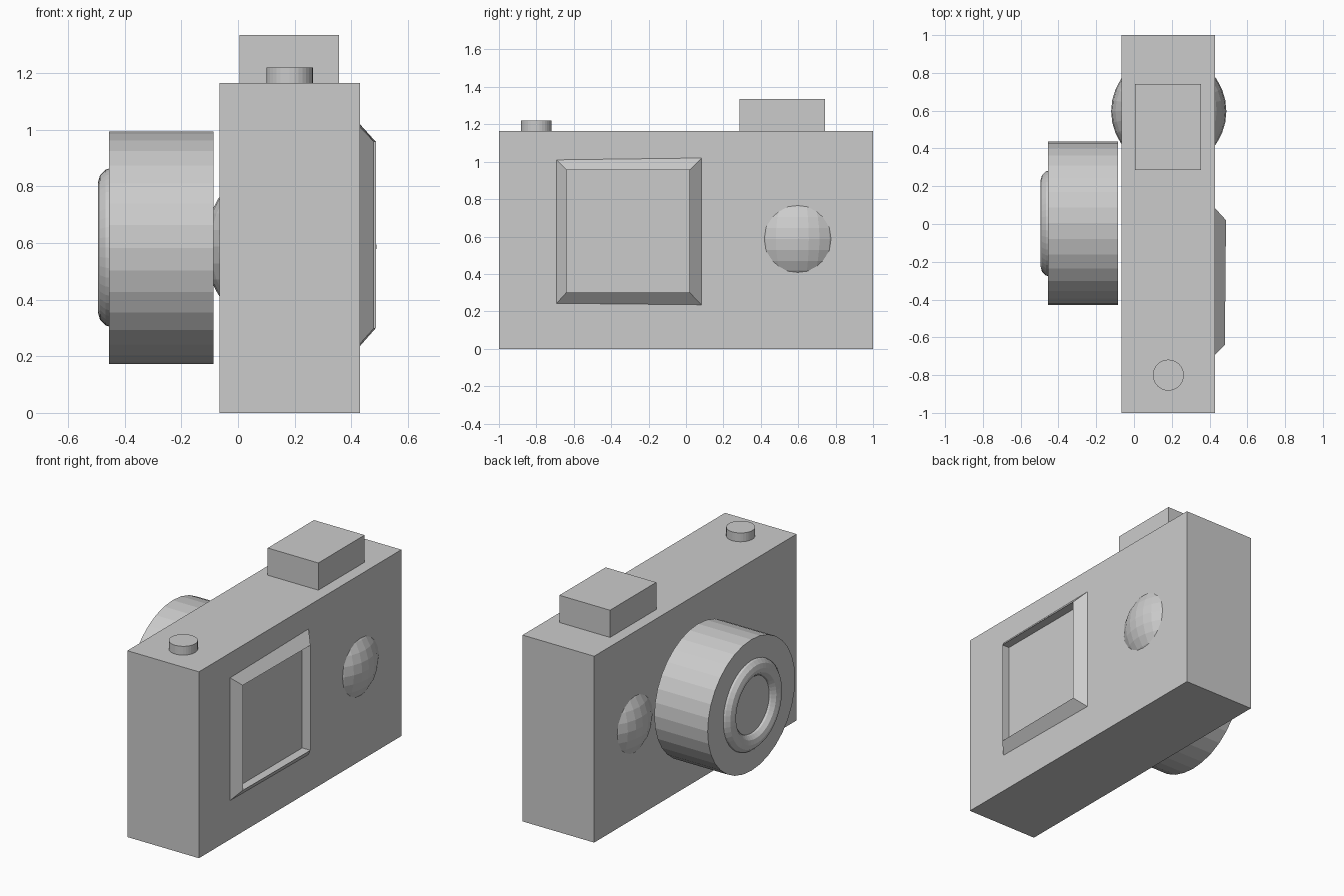
import bpy, bmesh
from math import pi

if "Cube" in bpy.data.objects:
    bpy.data.objects.remove(bpy.data.objects["Cube"])

def finish(name, scale=(1, 1, 1)):
    ob = bpy.context.object
    ob.name = name
    ob.scale = scale
    return ob

def box(name, x0, x1, y0, y1, z0, z1):
    bpy.ops.mesh.primitive_cube_add(
        size=1, location=((x0 + x1) / 2, (y0 + y1) / 2, (z0 + z1) / 2))
    return finish(name, (x1 - x0, y1 - y0, z1 - z0))

# Body and viewfinder block
box("body", -0.065, 0.43, -1, 1, 0, 1.165)
box("viewfinder", 0.006, 0.356, 0.285, 0.742, 1.15, 1.335)

# Shutter button
bpy.ops.mesh.primitive_cylinder_add(vertices=32, radius=0.082, depth=0.08,
                                    location=(0.182, -0.8, 1.18))
finish("shutter_button")

# Lens barrel, slightly wider than tall, facing -x
bpy.ops.mesh.primitive_cylinder_add(vertices=32, radius=1, depth=0.369,
                                    location=(-0.2705, 0.004, 0.583), rotation=(0, pi / 2, 0))
finish("lens_barrel", (0.41, 0.432, 1))

# Lens ring, half sunk in the barrel front
bpy.ops.mesh.primitive_torus_add(major_segments=48, minor_segments=12,
                                 major_radius=0.227, minor_radius=0.056,
                                 location=(-0.439, 0.003, 0.584), rotation=(0, pi / 2, 0))
finish("lens_ring")

# Ball through the body, showing as a dome on both faces
bpy.ops.mesh.primitive_uv_sphere_add(segments=32, ring_count=16, radius=0.305,
                                     location=(0.184, 0.597, 0.587))
finish("dome_knob")

# Screen frame: slanted outside, straight inside, tilted a touch
bm = bmesh.new()
outer = [(0.43, -0.692, 0.243), (0.43, 0.083, 0.235), (0.43, 0.083, 1.02), (0.43, -0.692, 1.01)]
ridge = [(0.481, -0.64, 0.3), (0.487, 0.02, 0.3), (0.487, 0.02, 0.957), (0.481, -0.64, 0.957)]
inner = [(0.425, y, z) for _, y, z in ridge]
loops = [[bm.verts.new(p) for p in loop] for loop in (outer, ridge, inner)]
for a, b in zip(loops, loops[1:] + loops[:1]):
    for i in range(4):
        j = (i + 1) % 4
        bm.faces.new((a[i], a[j], b[j], b[i]))
bmesh.ops.recalc_face_normals(bm, faces=bm.faces)
mesh = bpy.data.meshes.new("screen_frame")
bm.to_mesh(mesh)
bm.free()
bpy.context.collection.objects.link(bpy.data.objects.new("screen_frame", mesh))
